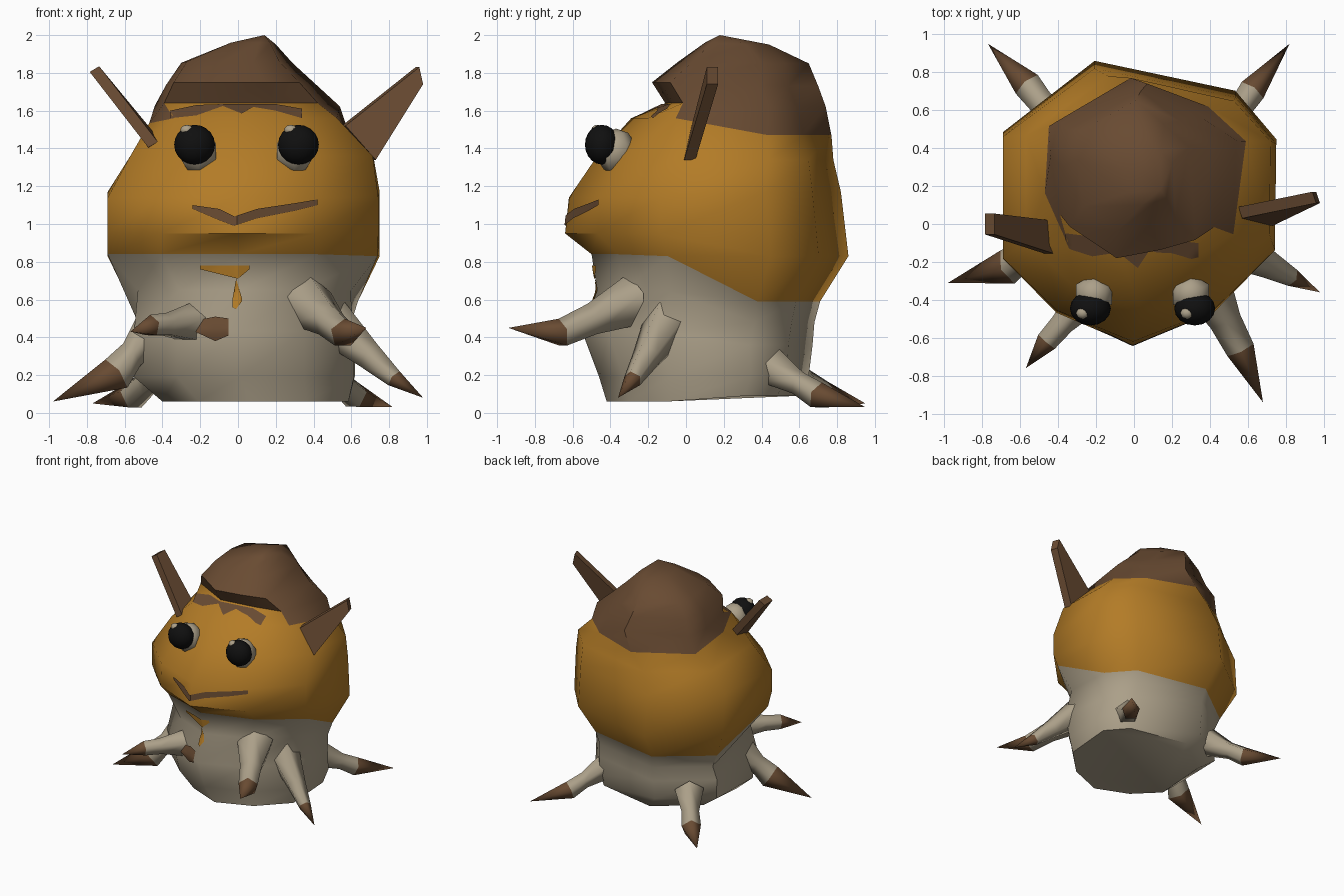
import bpy
import bmesh
import math
from mathutils import Vector
from mathutils.bvhtree import BVHTree

cube = bpy.data.objects.get("Cube")
if cube:
    bpy.data.objects.remove(cube)


def material(name, rgb):
    m = bpy.data.materials.new(name)
    m.use_nodes = True
    m.diffuse_color = (*rgb, 1)
    bsdf = m.node_tree.nodes["Principled BSDF"]
    bsdf.inputs["Base Color"].default_value = (*rgb, 1)
    bsdf.inputs["Roughness"].default_value = 0.9
    return m


ochre = material("ochre", (0.45, 0.2, 0.02))
brown = material("brown", (0.14, 0.07, 0.032))
beige = material("pale beige", (0.41, 0.35, 0.25))
black = material("black", (0.005, 0.005, 0.005))


def finish(name, bm, mats, angle=40, fix=True):
    if fix:
        bmesh.ops.recalc_face_normals(bm, faces=bm.faces)
    mesh = bpy.data.meshes.new(name)
    bm.to_mesh(mesh)
    bm.free()
    ob = bpy.data.objects.new(name, mesh)
    bpy.context.collection.objects.link(ob)
    for m in mats:
        mesh.materials.append(m)
    bpy.ops.object.select_all(action="DESELECT")
    ob.select_set(True)
    bpy.context.view_layer.objects.active = ob
    bpy.ops.object.shade_smooth_by_angle(angle=math.radians(angle))


def bridge(bm, a, b, mat=0):
    for i in range(len(a)):
        j = (i + 1) % len(a)
        bm.faces.new((a[i], a[j], b[j], b[i])).material_index = mat


# Body, head and hat: nine-sided outlines, stretched per ring
head_outline = [(-.05, -1), (.54, -.77), (.99, -.33), (1, .45), (.7, .79),
                (-.33, 1), (-1, .5), (-1, -.39), (-.61, -.77)]
hat_outline = [(-.28, -1), (.3, -.9), (.76, -.78), (1, .29), (.55, .64),
               (.04, 1), (-.92, .54), (-1, .1), (-.9, -.62)]
hairline = [((a + c) / 2, (b + d) / 2)
            for (a, b), (c, d) in zip(head_outline, hat_outline)]
# x min, x max, y min, y max, z front, z back, width factor at the back
rings = [(-.4, .59, -.42, .59, .06, .09, 1),
         (-.55, .62, -.46, .65, .19, .2, 1),
         (-.55, .62, -.55, .67, .43, .36, 1),
         (-.53, .6, -.47, .68, .65, .48, 1),
         (-.69, .75, -.5, .71, .84, .59, .84),
         (-.69, .75, -.64, .86, .95, .83, 1),
         (-.69, .75, -.62, .82, 1.14, 1.17, 1),
         (-.57, .72, -.47, .78, 1.36, 1.34, 1),
         (-.47, .59, -.29, .77, 1.56, 1.47, 1),
         (-.44, .54, -.11, .74, 1.64, 1.62, 1),
         (-.38, .42, -.18, .7, 1.75, 1.73, 1),
         (-.3, .29, -.04, .65, 1.86, 1.85, 1),
         (-.05, .2, .1, .44, 1.96, 1.95, 1)]

bm = bmesh.new()
loops = []
for k, (x0, x1, y0, y1, zf, zb, back) in enumerate(rings):
    outline = head_outline if k < 8 else hairline if k == 8 else hat_outline
    loop = []
    for u, v in outline:
        t = min(max(((v + 1) / 2 - .32) / .36, 0), 1)
        width = (x1 - x0) / 2 * (1 + (back - 1) * t)
        loop.append(bm.verts.new(((x0 + x1) / 2 + u * width,
                                  (y0 + y1) / 2 + v * (y1 - y0) / 2,
                                  zf + (zb - zf) * t)))
    loops.append(loop)
bm.faces.new(loops[0][::-1])
for k in range(len(loops) - 1):
    bridge(bm, loops[k], loops[k + 1], 0 if k < 4 else 1 if k < 8 else 2)
apex = bm.verts.new((.14, .18, 2))
top = loops[-1]
for i in range(len(top)):
    bm.faces.new((top[i], top[(i + 1) % len(top)], apex)).material_index = 2
# The forehead stays skin coloured under the brim
for f in bm.faces:
    c = f.calc_center_median()
    if f.material_index == 2 and c.z < 1.65 and c.y < -.08:
        f.material_index = 1
surface = BVHTree.FromBMesh(bm)
finish("body_head_and_hat", bm, [beige, ochre, brown], 50)


# Thin marks laid on the front surface
def mark(name, path, mat, steps=8):
    """path holds x, lower z, upper z"""
    bm = bmesh.new()
    cols = []
    for (xa, la, ua), (xb, lb, ub) in zip(path, path[1:]):
        for s in range(steps + 1):
            t = s / steps
            x, lo, hi = xa + (xb - xa) * t, la + (lb - la) * t, ua + (ub - ua) * t
            col = []
            for r in range(5):
                z = lo + (hi - lo) * r / 4
                hit = surface.ray_cast(Vector((x, -3, z)), Vector((0, 1, 0)))[0]
                col.append(bm.verts.new((x, hit.y - .008, z)))
            cols.append(col)
    for a, b in zip(cols, cols[1:]):
        for r in range(4):
            bm.faces.new((a[r], b[r], b[r + 1], a[r + 1]))
    bmesh.ops.remove_doubles(bm, verts=bm.verts, dist=.0005)
    finish(name, bm, [mat], fix=False)


mark("mouth", [(-.24, 1.08, 1.1), (-.1, 1.02, 1.08), (-.02, .99, 1.04),
               (.1, 1.03, 1.08), (.3, 1.07, 1.11), (.42, 1.1, 1.13)], brown)
mark("chin_drip", [(-.2, .76, .78), (0, .71, .78), (.06, .76, .78)], ochre)
mark("chest_drip", [(-.03, .56, .6), (-.01, .55, .71), (.02, .59, .61)], ochre)
mark("chest_spot", [(-.27, .45, .48), (-.12, .38, .51), (-.05, .41, .5)], brown)
mark("hair_fringe", [(-.36, 1.56, 1.6), (-.22, 1.575, 1.63), (-.08, 1.625, 1.635),
                     (.02, 1.585, 1.635), (.08, 1.62, 1.635), (.2, 1.6, 1.635),
                     (.34, 1.56, 1.61)], brown)


# Legs: pale tapering tubes with pointed brown feet
def leg(name, base, ankle, tip, r_base, r_foot):
    base, ankle, tip = Vector(base), Vector(ankle), Vector(tip)
    bm = bmesh.new()
    stations = [(base, r_base), (base.lerp(ankle, .6), r_base * .6), (ankle, r_foot)]
    axis = (tip - base).normalized()
    side = axis.cross(Vector((0, 0, 1))).normalized()
    up = side.cross(axis)
    loops = []
    for p, r in stations:
        loops.append([bm.verts.new(p + r * (side * math.cos(a) + up * math.sin(a)))
                      for a in (math.tau * i / 5 + .3 for i in range(5))])
    bm.faces.new(loops[0][::-1])
    for a, b in zip(loops, loops[1:]):
        bridge(bm, a, b)
    end = bm.verts.new(tip)
    last = loops[-1]
    for i in range(5):
        bm.faces.new((last[i], last[(i + 1) % 5], end)).material_index = 1
    finish(name, bm, [beige, brown], 75)


leg("front_left_arm", (.36, -.28, .59), (.56, -.66, .42), (.68, -.94, .45), .15, .08)
leg("front_right_arm", (-.25, -.38, .47), (-.46, -.62, .46), (-.57, -.76, .43), .11, .06)
leg("middle_left_leg", (.5, -.1, .48), (.83, -.28, .18), (.98, -.36, .08), .13, .05)
leg("middle_right_leg", (-.44, -.08, .46), (-.65, -.22, .2), (-.98, -.31, .06), .13, .1)
leg("back_left_leg", (.45, .45, .25), (.62, .7, .09), (.82, .95, .03), .11, .075)
leg("back_right_leg", (-.38, .5, .26), (-.56, .73, .09), (-.77, .95, .05), .12, .08)


# Ears: flat tapering blades
def ear(name, base, tip, wide_base, wide_tip, thick):
    bm = bmesh.new()
    th = Vector(thick)
    ends = []
    for p, w in ((base, wide_base), (tip, wide_tip)):
        p, w = Vector(p), Vector(w)
        ends.append([bm.verts.new(q) for q in (p - w - th, p + w - th, p + w + th, p - w + th)])
    bridge(bm, *ends)
    bm.faces.new(ends[0][::-1])
    bm.faces.new(ends[1])
    finish(name, bm, [brown], 30)


ear("right_ear", (-.44, -.07, 1.42), (-.76, 0, 1.82), (.01, .085, 0), (0, .055, 0), (.025, 0, .015))
ear("left_ear", (.64, .04, 1.43), (.96, .14, 1.785), (.08, -.02, -.09), (.01, 0, -.045), (-.01, .03, 0))


# Eyes: pale sockets, black balls and small highlights
def ball(name, centre, size, mat, seg=16):
    bm = bmesh.new()
    bmesh.ops.create_uvsphere(bm, u_segments=seg, v_segments=seg // 2 + 2, radius=1)
    for v in bm.verts:
        v.co = Vector(centre) + Vector(v.co[i] * size[i] for i in range(3))
    finish(name, bm, [mat], 60)


for side, x, s in (("right", -.23, 1), ("left", .32, -1)):
    ball(side + "_eye_socket", (x + .02 * s, -.37, 1.385), (.115, .11, .12), beige, 6)
    ball(side + "_eye", (x, -.445, 1.42), (.108, .09, .105), black)
    ball(side + "_eye_highlight", (x - .04, -.47, 1.497), (.036, .032, .028), beige, 8)
